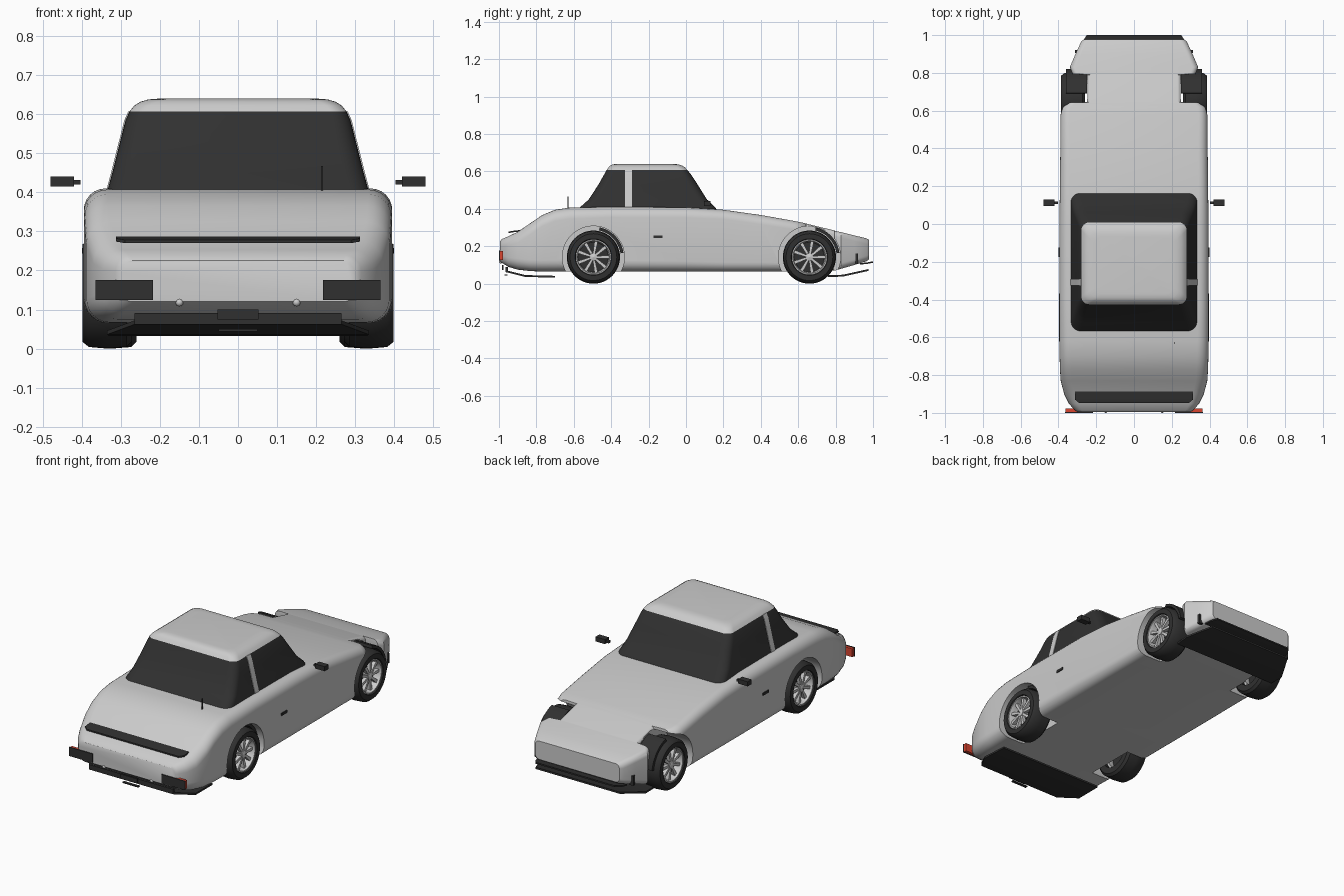
import bpy, bmesh, math
from math import sin, cos, pi, radians

if "Cube" in bpy.data.objects:
    bpy.data.objects.remove(bpy.data.objects["Cube"])


def mat(name, c):
    m = bpy.data.materials.new(name)
    m.diffuse_color = (*c, 1)
    m.use_nodes = True
    m.node_tree.nodes["Principled BSDF"].inputs["Base Color"].default_value = m.diffuse_color
    return m


DARK = mat("dark", (0.03, 0.03, 0.03))
RED = mat("red", (0.7, 0.06, 0.03))


def finish(bm, name, m=None, angle=35):
    bmesh.ops.recalc_face_normals(bm, faces=bm.faces)
    me = bpy.data.meshes.new(name)
    bm.to_mesh(me)
    bm.free()
    ob = bpy.data.objects.new(name, me)
    bpy.context.collection.objects.link(ob)
    if m:
        me.materials.append(m)
    smooth(ob, angle)
    return ob


def smooth(ob, angle=35):
    bpy.ops.object.select_all(action='DESELECT')
    ob.select_set(True)
    bpy.context.view_layer.objects.active = ob
    bpy.ops.object.shade_smooth_by_angle(angle=radians(angle))


def loft(name, rings, m=None, caps=(True, True), closed=False, angle=35):
    """Skin equal-length point rings; closed joins the last ring to the first."""
    bm = bmesh.new()
    vs = [[bm.verts.new(p) for p in r] for r in rings]
    n = len(vs[0])
    pairs = list(zip(vs, vs[1:])) + ([(vs[-1], vs[0])] if closed else [])
    for a, b in pairs:
        for i in range(n):
            j = (i + 1) % n
            bm.faces.new((a[i], a[j], b[j], b[i]))
    if caps[0] and not closed:
        bm.faces.new(vs[0])
    if caps[1] and not closed:
        bm.faces.new(vs[-1])
    return finish(bm, name, m, angle)


def round_rect(a0, a1, b0, b1, r, n=6):
    pts = []
    for k, (ca, cb) in enumerate(((a1 - r, b1 - r), (a0 + r, b1 - r), (a0 + r, b0 + r), (a1 - r, b0 + r))):
        for i in range(n + 1):
            t = (k + i / n) * pi / 2
            pts.append((ca + r * cos(t), cb + r * sin(t)))
    return pts


def box(name, x0, x1, y0, y1, z0, z1, m=None):
    return loft(name, [[(x0, y0, z), (x1, y0, z), (x1, y1, z), (x0, y1, z)] for z in (z0, z1)], m)


def plate(name, rows, t, m=DARK):
    """Bent sheet: rows are (y, z, half width)."""
    return loft(name, [[(-w, y, z), (w, y, z), (w, y, z + t), (-w, y, z + t)] for y, z, w in rows], m)


def lathe(name, prof, s, y, z, m=None, n=48, a0=0, a1=360):
    """Spin a closed (x, r) profile about the axle, fully or through an arc."""
    full = a1 - a0 == 360
    rings = []
    for i in range(n if full else n + 1):
        t = radians(a0 + (a1 - a0) * i / n)
        rings.append([(s * x, y + r * cos(t), z + r * sin(t)) for x, r in prof])
    return loft(name, rings, m, closed=full)


# Body shell: y, half width, bottom, top, corner radius
SECTIONS = [
    (-.995, .30, .12, .225, .03), (-.985, .315, .112, .238, .04), (-.95, .345, .09, .253, .05),
    (-.90, .37, .075, .277, .06), (-.83, .388, .067, .325, .06), (-.77, .392, .065, .366, .06),
    (-.70, .394, .065, .395, .06), (-.62, .395, .065, .407, .06), (-.4, .395, .065, .41, .055),
    (0, .395, .065, .408, .055), (.2, .392, .065, .395, .05), (.4, .39, .065, .367, .05),
    (.58, .388, .065, .335, .045), (.62, .38, .065, .327, .045), (.642, .35, .065, .322, .04),
    (.645, .25, .065, .321, .02), (.79, .25, .07, .285, .02), (.795, .325, .07, .283, .03),
    (.83, .34, .08, .275, .03), (.90, .31, .10, .258, .03), (.965, .28, .12, .242, .03),
    (.978, .265, .13, .235, .025)]
body = loft("body", [[(x, y, z) for x, z in round_rect(-w, w, b, t, r)] for y, w, b, t, r in SECTIONS])

WHEELS = [(s, y) for s in (1, -1) for y in (-.495, .66)]
WZ = .142

# Wheel arches cut from the body
for s, y in WHEELS:
    cut = lathe("arch_cutter", [(.245, .001), (.5, .001), (.5, .166), (.245, .166)], s, y, WZ)
    cut.hide_render = True
    mod = body.modifiers.new("arch", 'BOOLEAN')
    mod.object, mod.operation, mod.solver = cut, 'DIFFERENCE', 'EXACT'
    bpy.context.view_layer.objects.active = body
    bpy.ops.object.modifier_apply(modifier=mod.name)
    bpy.data.objects.remove(cut)
smooth(body, 35)

# Wheels: tyre, rim, spokes, hub and arch liner
for s, y in WHEELS:
    o = 0 if y < 0 else -.012
    sh = lambda prof: [(x + o, r) for x, r in prof]
    lathe("tyre", sh([(.272, .09), (.272, .125), (.285, .138), (.335, .142), (.382, .138),
                      (.398, .125), (.398, .098), (.385, .09)]), s, y, WZ, DARK)
    lathe("rim", sh([(.30, .078), (.30, .092), (.392, .096), (.392, .088), (.37, .082)]), s, y, WZ)
    lathe("brake_disc", sh([(.335, .001), (.335, .08), (.35, .08), (.35, .001)]), s, y, WZ, DARK)
    lathe("hub", sh([(.35, .001), (.35, .024), (.385, .02), (.39, .001)]), s, y, WZ, n=20)
    for k in range(9):
        t = 2 * pi * k / 9
        rings = []
        for r, w, x in ((.015, .006, .382), (.086, .009, .38)):
            rings.append([(s * (xx + o), y + r * cos(t) - q * sin(t), WZ + r * sin(t) + q * cos(t))
                          for xx, q in ((x - .02, -w), (x, -w), (x, w), (x - .02, w))])
        loft("spoke", rings)
    lathe("arch_liner", [(.25, .146), (.36, .146), (.36, .162), (.25, .162)], s, y, WZ, DARK, 12, 8, 78)

# Cabin: z, half width, rear y, front y, corner radius
GLASS = [(.385, .338, -.58, .17, .05), (.41, .333, -.565, .155, .05), (.45, .322, -.52, .112, .05),
         (.53, .302, -.468, .062, .05), (.585, .288, -.437, .026, .045), (.607, .278, -.425, .008, .04)]
ROOF = [GLASS[-1], (.622, .266, -.414, -.006, .04), (.632, .25, -.404, -.022, .04),
        (.638, .23, -.39, -.042, .04), (.64, .205, -.37, -.065, .04)]


def cabin(rows):
    return [[(x, y, z) for x, y in round_rect(-w, w, y0, y1, r)] for z, w, y0, y1, r in rows]


loft("cabin_glass", cabin(GLASS), DARK, (True, False))
loft("roof", cabin(ROOF), None, (False, True))

# Door pillars lying on the glass
for s in (1, -1):
    loft("door_pillar", [[(s * (w + d), y, z) for y, d in ((-.325, -.004), (-.29, -.004), (-.29, .003), (-.325, .003))]
                         for z, w, *_ in GLASS])

# Side details: mirrors, handles, lamps and markers
for s in (1, -1):
    box("mirror", s * .42, s * .48, .095, .13, .415, .441, DARK)
    box("mirror_stalk", s * .403, s * .42, .105, .12, .42, .432, DARK)
    box("door_handle", s * .388, s * .4, -.175, -.125, .243, .257, DARK)
    box("tail_lamp", s * .22, s * .363, -.994, -.978, .127, .174, RED)
    box("tail_lamp_cover", s * .218, s * .365, -1, -.994, .125, .176, DARK)
    box("nose_marker", s * .285, s * .312, .905, .92, .105, .16, DARK)
    bm = bmesh.new()
    bmesh.ops.create_uvsphere(bm, u_segments=16, v_segments=8, radius=.01)
    bmesh.ops.translate(bm, verts=bm.verts, vec=(s * .15, -.99, .118))
    finish(bm, "reversing_lens")

# Trim strip, number plate and aerial
plate("rear_lip", [(-.948, .27, .29), (-.93, .274, .312), (-.885, .279, .312)], .008)
box("number_plate", -.053, .053, -.985, -.975, .074, .1, DARK)
box("lower_trim", -.05, .05, -.97, -.955, .044, .05, DARK)
box("aerial", .213, .218, -.633, -.628, .4, .467, DARK)

# Undertrays and nose bumper
plate("rear_undertray", [(-.7, .032, .33), (-.86, .036, .335), (-.965, .062, .265)], .01)
box("rear_valance", -.265, .265, -.965, -.952, .062, .09, DARK)
plate("nose_undertray", [(.76, .035, .33), (.84, .038, .335), (.975, .068, .265)], .01)
plate("nose_bumper", [(.93, .102, .28), (.97, .106, .27), (1, .112, .25)], .008)
